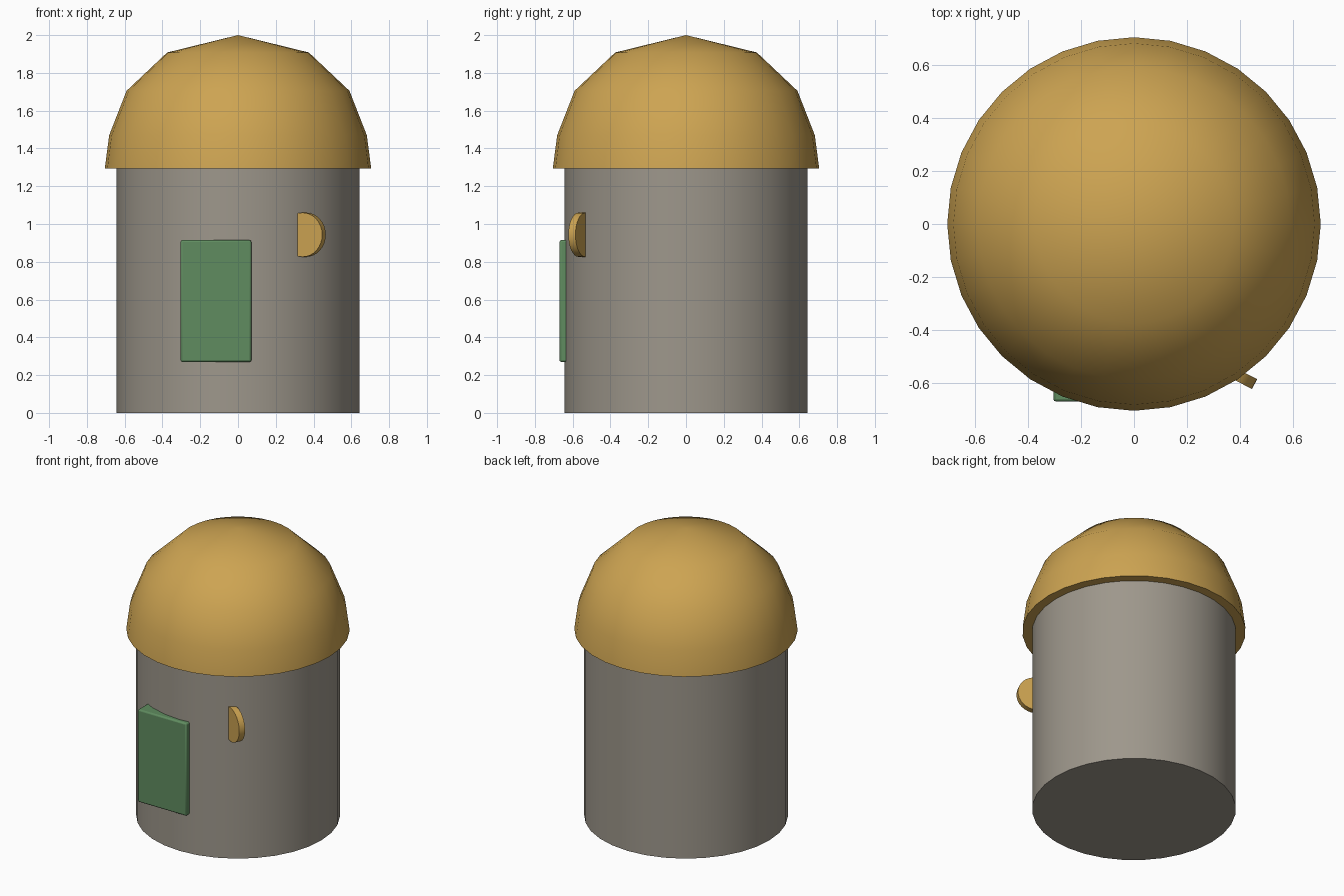
import bpy
import math
from mathutils import Matrix

cube = bpy.data.objects.get("Cube")
if cube:
    bpy.data.objects.remove(cube, do_unlink=True)

import bmesh

SEGMENTS = 32


def make_material(name, rgb):
    mat = bpy.data.materials.new(name)
    mat.use_nodes = True
    colour = (*rgb, 1.0)
    mat.diffuse_color = colour
    mat.node_tree.nodes["Principled BSDF"].inputs["Base Color"].default_value = colour
    return mat


def finish(name, bm, mat, angle=40):
    """Turn a bmesh into a smooth-shaded object that keeps its sharp edges."""
    bmesh.ops.recalc_face_normals(bm, faces=bm.faces)
    mesh = bpy.data.meshes.new(name)
    bm.to_mesh(mesh)
    bm.free()
    mesh.materials.append(mat)
    obj = bpy.data.objects.new(name, mesh)
    bpy.context.collection.objects.link(obj)
    bpy.ops.object.select_all(action="DESELECT")
    obj.select_set(True)
    bpy.context.view_layer.objects.active = obj
    bpy.ops.object.shade_smooth_by_angle(angle=math.radians(angle))
    return obj


def lathe(name, profile, mat):
    """Revolve (radius, height) points around z; zero radius closes the ends."""
    bm = bmesh.new()
    verts = [bm.verts.new((r, 0, z)) for r, z in profile]
    edges = [bm.edges.new(pair) for pair in zip(verts, verts[1:])]
    bmesh.ops.spin(bm, geom=verts + edges, cent=(0, 0, 0), axis=(0, 0, 1),
                   angle=math.tau, steps=SEGMENTS)
    bmesh.ops.remove_doubles(bm, verts=bm.verts, dist=0.0005)
    return finish(name, bm, mat)


stone = make_material("warm grey", (0.34, 0.31, 0.26))
ochre = make_material("ochre", (0.61, 0.37, 0.084))
green = make_material("door green", (0.115, 0.262, 0.115))

# Round tower body
lathe("tower_body", [(0, 0), (0.643, 0), (0.643, 1.32), (0, 1.32)], stone)

# Faceted dome roof with a flat underside
lathe("dome_roof", [(0, 1.295), (0.705, 1.295), (0.682, 1.47), (0.59, 1.705),
                    (0.375, 1.908), (0, 2.0)], ochre)

# Door slab, set into the wall
bm = bmesh.new()
bmesh.ops.create_cube(bm, size=1)
bmesh.ops.scale(bm, vec=(0.375, 0.17, 0.645), verts=bm.verts)
bmesh.ops.translate(bm, vec=(-0.117, -0.585, 0.592), verts=bm.verts)
door = finish("door", bm, green)
bevel = door.modifiers.new("soft_edges", "BEVEL")
bevel.width = 0.01
bevel.segments = 2

# Round disc beside the door, half sunk into the wall
bm = bmesh.new()
turn = (Matrix.Translation((0.351, -0.551, 0.943))
        @ Matrix.Rotation(math.radians(-27), 4, "Z")
        @ Matrix.Rotation(math.radians(90), 4, "X"))
bmesh.ops.create_cone(bm, cap_ends=True, segments=SEGMENTS, radius1=0.117,
                      radius2=0.117, depth=0.042, matrix=turn)
finish("wall_disc", bm, ochre)
